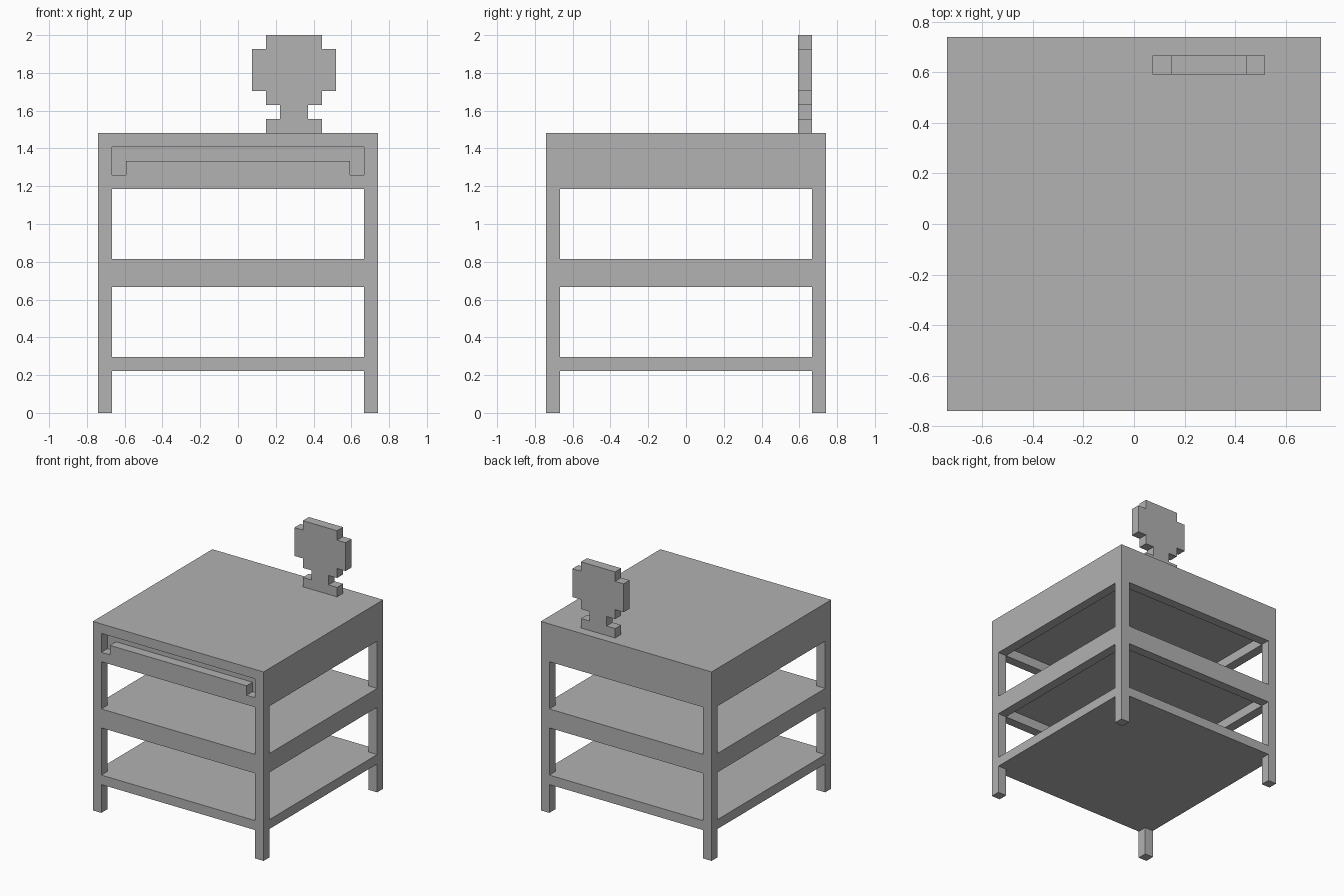
import bpy
import bmesh

U = 2 / 27  # the whole design sits on a 27-step grid

cube = bpy.data.objects.get("Cube")
if cube:
    bpy.data.objects.remove(cube, do_unlink=True)

grey = bpy.data.materials.new("plain_grey")
grey.use_nodes = True
colour = (0.445, 0.445, 0.445, 1)
grey.diffuse_color = colour
grey.node_tree.nodes["Principled BSDF"].inputs["Base Color"].default_value = colour


def prism(name, outline, start, end, axis="z"):
    """Extrude an outline, in grid steps, along z (outline x, y) or y (outline x, z)."""
    def place(a, b, depth):
        return (a * U, b * U, depth * U) if axis == "z" else (a * U, depth * U, b * U)

    bm = bmesh.new()
    face = bm.faces.new([bm.verts.new(place(a, b, start)) for a, b in outline])
    extruded = bmesh.ops.extrude_face_region(bm, geom=[face])["geom"]
    moved = [v for v in extruded if isinstance(v, bmesh.types.BMVert)]
    bmesh.ops.translate(bm, verts=moved, vec=place(0, 0, end - start))
    bmesh.ops.recalc_face_normals(bm, faces=bm.faces)
    mesh = bpy.data.meshes.new(name)
    bm.to_mesh(mesh)
    bm.free()
    mesh.materials.append(grey)
    obj = bpy.data.objects.new(name, mesh)
    bpy.context.collection.objects.link(obj)
    return obj


def rect(x0, x1, y0, y1):
    return [(x0, y0), (x1, y0), (x1, y1), (x0, y1)]


def mirrored(half):
    """Close a right-hand half outline by mirroring it across x = 0."""
    return half + [(-x, y) for x, y in reversed(half)]


OUT, IN = 10, 9  # outer and inner faces of the frame

# Corner legs
for side, x in (("right", -OUT), ("left", IN)):
    for end, y in (("front", -OUT), ("back", IN)):
        prism(f"{end}_{side}_leg", rect(x, x + 1, y, y + 1), 0, 17)

# Shelf boards, notched around the legs
board = mirrored([(IN, -OUT), (IN, -IN), (OUT, -IN), (OUT, IN), (IN, IN), (IN, OUT)])
prism("lower_shelf", board, 3, 4)
prism("middle_shelf", board, 10, 11)

# Rails below the middle shelf and the top
for level, z in (("middle", 9), ("upper", 16)):
    prism(f"{level}_front_rail", rect(-IN, IN, -OUT, -IN), z, z + 1)
    prism(f"{level}_back_rail", rect(-IN, IN, IN, OUT), z, z + 1)
    prism(f"{level}_right_rail", rect(-OUT, -IN, -IN, IN), z, z + 1)
    prism(f"{level}_left_rail", rect(IN, OUT, -IN, IN), z, z + 1)

# Thick top, with a grooved front and a flush pull bar
prism("table_top", rect(-OUT, OUT, -IN, OUT), 17, 20)
surround = mirrored([(IN, 19), (IN, 17), (OUT, 17), (OUT, 20)])
prism("front_surround", surround, -OUT, -IN, axis="y")
prism("pull_bar", rect(-8, 8, 17, 18), -OUT, -IN, axis="y")

# Stepped upright ornament on a foot, near the back
steps = [(2, 20), (2, 21), (1, 21), (1, 22), (2, 22), (2, 23),
         (3, 23), (3, 26), (2, 26), (2, 27)]
ornament = prism("stepped_ornament", mirrored(steps), 8, 9, axis="y")
ornament.location.x = 4 * U
